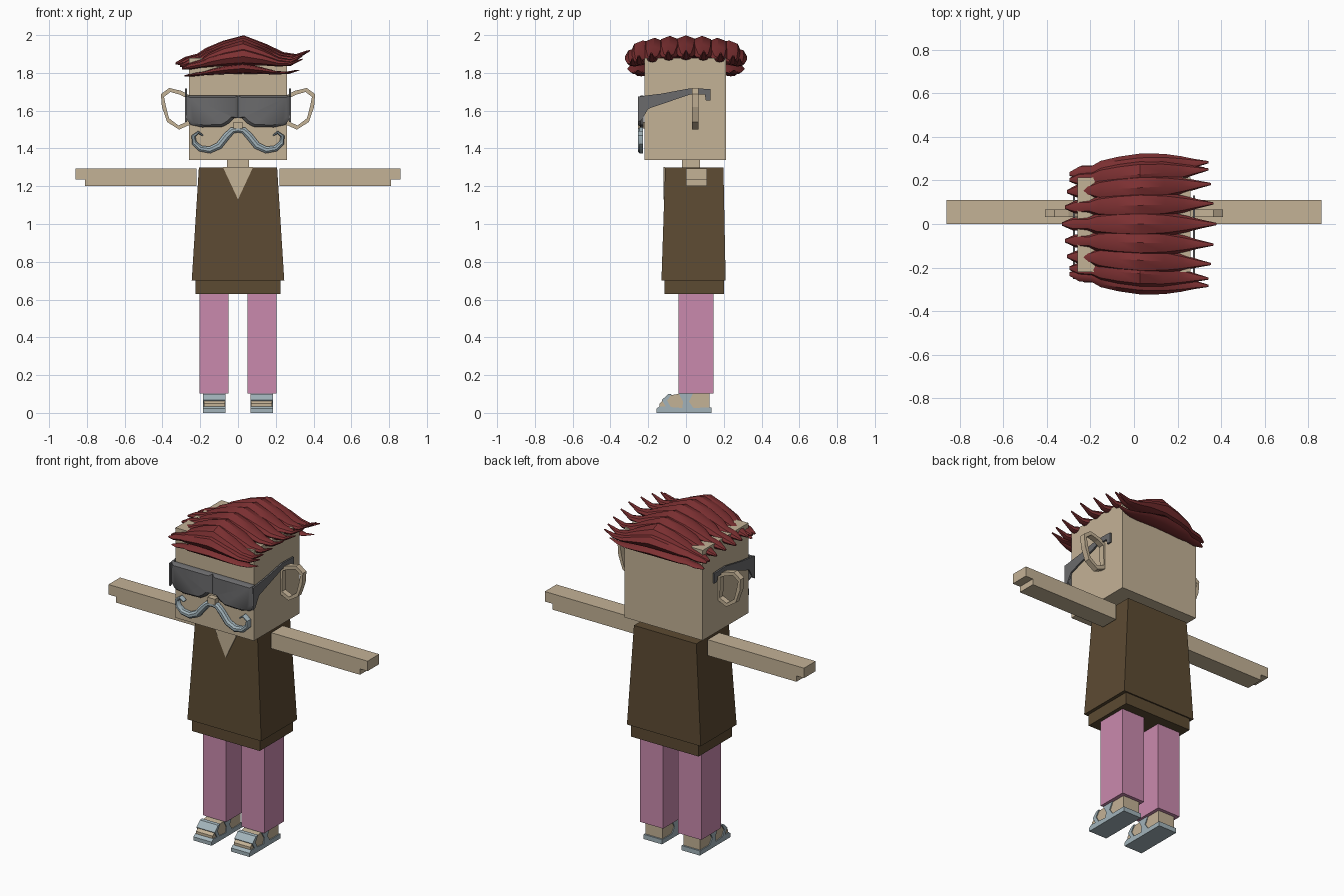
import bpy, bmesh, math
from mathutils import Vector

cube = bpy.data.objects.get("Cube")
if cube:
    bpy.data.objects.remove(cube)


def material(name, r, g, b):
    m = bpy.data.materials.new(name)
    m.use_nodes = True
    m.diffuse_color = (r, g, b, 1)
    m.node_tree.nodes["Principled BSDF"].inputs["Base Color"].default_value = (r, g, b, 1)
    return m


SKIN = material("skin", .55, .445, .305)
BROWN = material("brown shirt", .107, .069, .032)
PINK = material("pink trousers", .59, .254, .423)
HAIR = material("red hair", .205, .03, .032)
GREY = material("dark grey glasses", .145, .145, .15)
PALE = material("pale blue grey", .36, .45, .49)
SIDES = (("left", 1), ("right", -1))


def finish(name, bm, mat, smooth=None):
    bmesh.ops.recalc_face_normals(bm, faces=bm.faces[:])
    mesh = bpy.data.meshes.new(name)
    bm.to_mesh(mesh)
    bm.free()
    mesh.materials.append(mat)
    ob = bpy.data.objects.new(name, mesh)
    bpy.context.collection.objects.link(ob)
    if smooth:
        bpy.ops.object.select_all(action='DESELECT')
        ob.select_set(True)
        bpy.context.view_layer.objects.active = ob
        bpy.ops.object.shade_smooth_by_angle(angle=math.radians(smooth))
    return ob


def loft(name, rings, mat, smooth=None, closed=False):
    """Skin a list of equal-sized point rings; closed joins last to first."""
    bm = bmesh.new()
    loops = [[bm.verts.new(p) for p in ring] for ring in rings]
    n = len(loops[0])
    pairs = list(zip(loops, loops[1:]))
    if closed:
        pairs.append((loops[-1], loops[0]))
    for a, b in pairs:
        for i in range(n):
            j = (i + 1) % n
            bm.faces.new((a[i], a[j], b[j], b[i]))
    if not closed:
        bm.faces.new(loops[0])
        bm.faces.new(loops[-1])
    return finish(name, bm, mat, smooth)


def rect(x0, x1, y0, y1, z):
    return [(x0, y0, z), (x1, y0, z), (x1, y1, z), (x0, y1, z)]


def box(name, x, y, z, mat):
    return loft(name, [rect(*x, *y, z[0]), rect(*x, *y, z[1])], mat)


def side_prism(name, pts, x0, x1, mat):
    return loft(name, [[(x, y, z) for y, z in pts] for x in (x0, x1)], mat)


def front_prism(name, pts, y0, y1, mat):
    return loft(name, [[(x, y, z) for x, z in pts] for y in (y0, y1)], mat)


# Head, neck and nose
box("head", (-.26, .26), (-.22, .213), (1.34, 1.88), SKIN)
box("neck", (-.058, .058), (-.02, .075), (1.28, 1.35), SKIN)
box("nose", (-.025, .025), (-.255, -.21), (1.505, 1.54), SKIN)

# Shirt with neckline and hem
loft("shirt", [rect(-.245, .245, -.13, .21, .70),
               rect(-.207, .207, -.11, .198, 1.30)], BROWN)
box("shirt_hem", (-.225, .225), (-.115, .202), (.63, .71), BROWN)
front_prism("open_neckline", [(-.08, 1.301), (0, 1.13), (.08, 1.301)], -.118, -.11, SKIN)

for side, s in SIDES:
    # Arms with stepped hands
    front_prism(side + "_arm", [(s * .22, 1.2), (s * .81, 1.2), (s * .81, 1.235), (s * .86, 1.235),
                                (s * .86, 1.295), (s * .22, 1.295)], 0, .11, SKIN)
    # Trouser legs
    box(side + "_leg", (s * .05, s * .203), (-.04, .145), (.102, .64), PINK)

    # Sandals
    a, b = s * .07, s * .18
    side_prism(side + "_foot", [(-.14, .025), (-.14, .05), (-.095, .092), (-.04, .1),
                                (.125, .105), (.125, .025)], a, b, SKIN)
    a, b = s * .065, s * .186
    side_prism(side + "_sole", [(-.157, 0), (-.157, .022), (-.14, .035), (-.02, .026),
                                (.135, .028), (.135, 0)], a, b, PALE)
    side_prism(side + "_toe_strap", [(-.105, .03), (-.128, .068), (-.095, .099), (-.075, .101),
                                     (-.1, .065), (-.08, .03)], a, b, PALE)
    side_prism(side + "_ankle_strap", [(-.02, .025), (-.015, .06), (-.04, .104), (.04, .107),
                                       (.015, .06), (.04, .025)], a, b, PALE)

    # Ring ears
    outer = [Vector(p) for p in ((.255, 1.68), (.30, 1.705), (.364, 1.72), (.408, 1.688),
                                 (.403, 1.62), (.375, 1.54), (.312, 1.5), (.255, 1.525))]
    mid = sum(outer, Vector((0, 0))) / len(outer)
    rings = []
    for p in outer:
        q = p + (mid - p).normalized() * .022
        rings.append([(s * v.x, y, v.y) for v, y in ((p, .032), (p, .066), (q, .066), (q, .032))])
    loft(side + "_ear", rings, SKIN, closed=True)

    # Glasses temples
    side_prism(side + "_temple", [(-.253, 1.675), (-.13, 1.69), (.02, 1.718), (.13, 1.715),
                                  (.13, 1.655), (.105, 1.655), (.1, 1.685), (.02, 1.685),
                                  (-.2, 1.61), (-.235, 1.55), (-.253, 1.54)],
               s * .27, s * .28, GREY)

    # Bulging lenses, built from outlines shrinking toward the front
    shape = [(0, 1.68), (.272, 1.68), (.276, 1.56), (.25, 1.525), (.19, 1.512),
             (.08, 1.515), (.045, 1.535), (.02, 1.56), (0, 1.56)]
    layers = []
    for y, k in ((-.225, 1), (-.24, 1), (-.254, .86)):
        layers.append([(s * (.14 + (x - .14) * k), y, 1.6 + (z - 1.6) * k) for x, z in shape])
    loft(side + "_lens", layers, GREY, 40)

# Curled moustache
half = [(.03, 1.495), (.06, 1.465), (.1, 1.415), (.15, 1.392), (.2, 1.4), (.232, 1.43),
        (.235, 1.465), (.21, 1.485), (.185, 1.468)]
radii = [.017, .019, .019, .018, .016, .014, .011, .008, .004]
path = [(-x, z, r) for (x, z), r in zip(half, radii)][::-1] + [(0, 1.5, .015)]
path += [(x, z, r) for (x, z), r in zip(half, radii)]
rings = []
for i, (x, z, r) in enumerate(path):
    p, n = path[max(i - 1, 0)], path[min(i + 1, len(path) - 1)]
    across = Vector((-(n[1] - p[1]), n[0] - p[0])).normalized() * r
    rings.append([(x + across.x * c, -.236 + d * .019, z + across.y * c)
                  for c, d in ((1, .5), (1, -.5), (.4, -1), (-.4, -1), (-1, -.5), (-1, .5))])
loft("moustache", rings, PALE, 40)

# Hair strands: x, centre height, half width, half height along one lock
LOCK = [(-.33, -.035, .008, .006), (-.28, -.02, .03, .02), (-.215, -.005, .028, .022),
        (-.17, .012, .048, .035), (-.08, .035, .06, .05), (.03, .052, .066, .062),
        (.15, .028, .056, .04), (.24, .003, .038, .022), (.31, 0, .02, .014),
        (.38, .033, .005, .004)]


def strand(name, y, z, stretch, flat, spread):
    rings = []
    for x, h, w, t in LOCK:
        cy = y * (1 + spread * x)
        rings.append([(x * stretch, cy + w * math.cos(k * math.tau / 8),
                       z + h * flat + t * flat * math.sin(k * math.tau / 8)) for k in range(8)])
    loft(name, rings, HAIR, 35)


rows = [(0, 1.885, 1), (.085, 1.882, .96), (.165, 1.872, .93), (.225, 1.858, .9)]
for i, (y, z, stretch) in enumerate(rows):
    for tag, s in (("front", -1), ("back", 1)):
        if y or s > 0:
            strand(f"{tag}_hair_lock_{i}", s * y, z, stretch, 1, .3)
for tag, s in (("front", -1), ("back", 1)):
    strand(tag + "_side_lock", s * .255, 1.848, .9, .75, .3)
    strand(tag + "_low_lock", s * .245, 1.80, .82 if s < 0 else .86, .45, .1)
